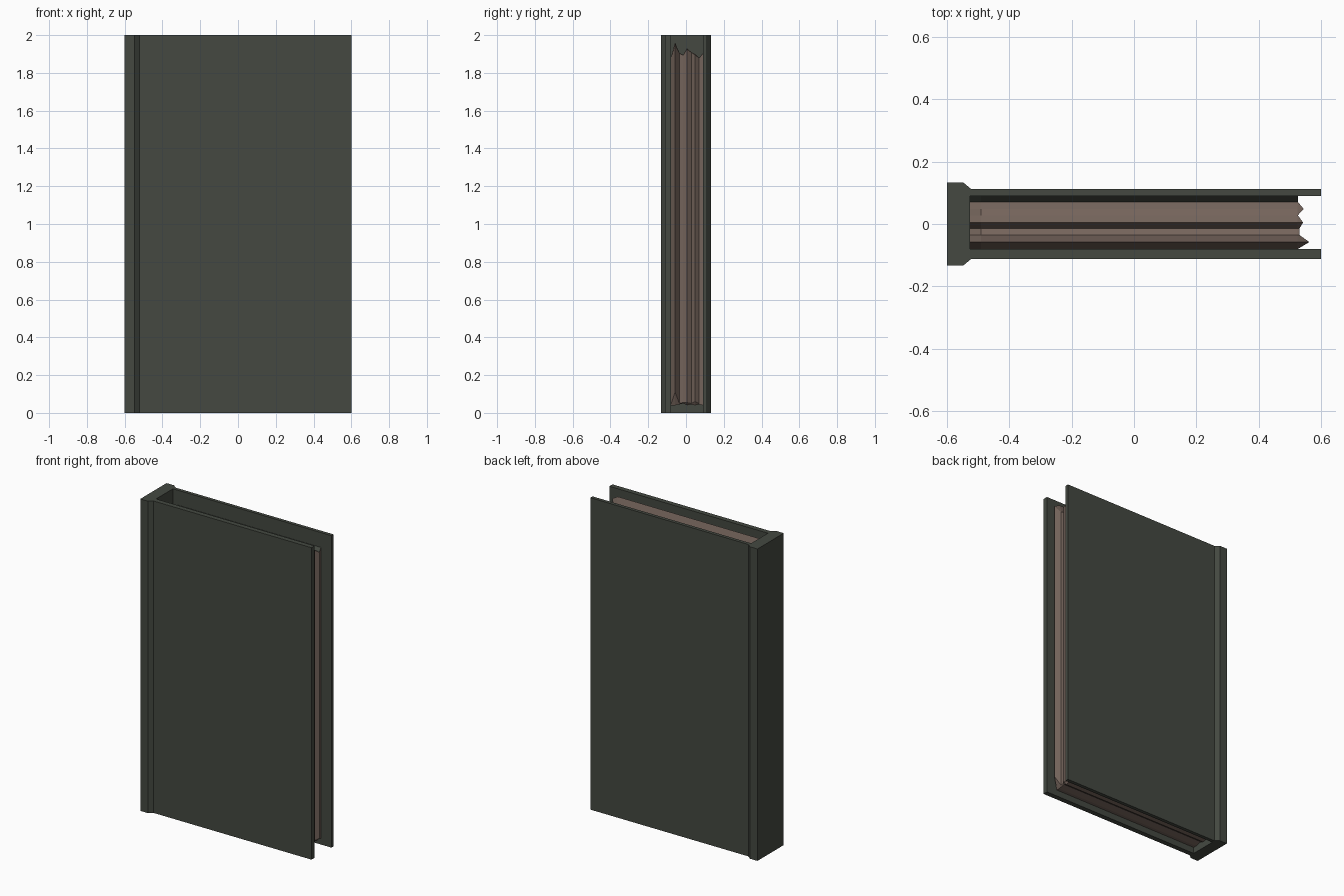
import bpy, bmesh

if "Cube" in bpy.data.objects:
    bpy.data.objects.remove(bpy.data.objects["Cube"])


def material(name, rgb):
    m = bpy.data.materials.new(name)
    m.diffuse_color = (*rgb, 1)
    m.use_nodes = True
    m.node_tree.nodes["Principled BSDF"].inputs["Base Color"].default_value = m.diffuse_color
    return m


green = material("dark_green_cover", (0.058, 0.066, 0.053))
brown = material("aged_paper", (0.175, 0.127, 0.105))


def skin(name, loops, mats):
    """Join equal-length vertex loops into a closed solid."""
    bm = bmesh.new()
    rings = [[bm.verts.new(p) for p in loop] for loop in loops]
    n = len(rings[0])
    for a, b in zip(rings, rings[1:]):
        for i in range(n):
            j = (i + 1) % n
            bm.faces.new((a[i], a[j], b[j], b[i]))
    bm.faces.new(rings[0][::-1])
    bm.faces.new(rings[-1])
    bmesh.ops.recalc_face_normals(bm, faces=bm.faces)
    me = bpy.data.meshes.new(name)
    bm.to_mesh(me)
    bm.free()
    ob = bpy.data.objects.new(name, me)
    bpy.context.collection.objects.link(ob)
    for m in mats:
        me.materials.append(m)
    return ob


# Binding: spine with chamfered shoulders and two cover boards, one U profile
profile = [(-0.6, -0.133), (-0.547, -0.133), (-0.522, -0.112), (0.6, -0.112),
           (0.6, -0.08), (-0.525, -0.08), (-0.525, 0.09), (0.6, 0.09),
           (0.6, 0.112), (-0.522, 0.112), (-0.547, 0.133), (-0.6, 0.133)]
skin("binding", [[(x, y, z) for x, y in profile] for z in (0, 2)], [green])

# Page block: ragged leaves as (y, fore-edge x, top z, bottom z, corner cut)
leaves = [(-0.08, 0.525, 1.88, 0.04, 0.005),
          (-0.058, 0.562, 1.962, 0.04, 0.07),
          (-0.035, 0.53, 1.905, 0.045, 0.005),
          (-0.015, 0.53, 1.895, 0.05, 0.005),
          (0.005, 0.542, 1.93, 0.04, 0.015),
          (0.028, 0.525, 1.91, 0.045, 0.005),
          (0.048, 0.544, 1.9, 0.04, 0.02),
          (0.07, 0.526, 1.88, 0.045, 0.005),
          (0.09, 0.525, 1.905, 0.04, 0.005)]
loops = []
for y, x, top, low, cut in leaves:
    loops.append([(-0.525, y, low), (0.525, y, low), (x, y, low + cut),
                  (x, y, top - cut * 0.3), (0.524, y, top), (-0.49, y, top),
                  (-0.525, y, top - 0.03)])
pages = skin("pages", loops, [brown, green])

# Endpaper edge beside the back board takes the cover colour
for f in pages.data.polygons:
    if f.center.y > 0.07 and f.normal.z > 0.5:
        f.material_index = 1
